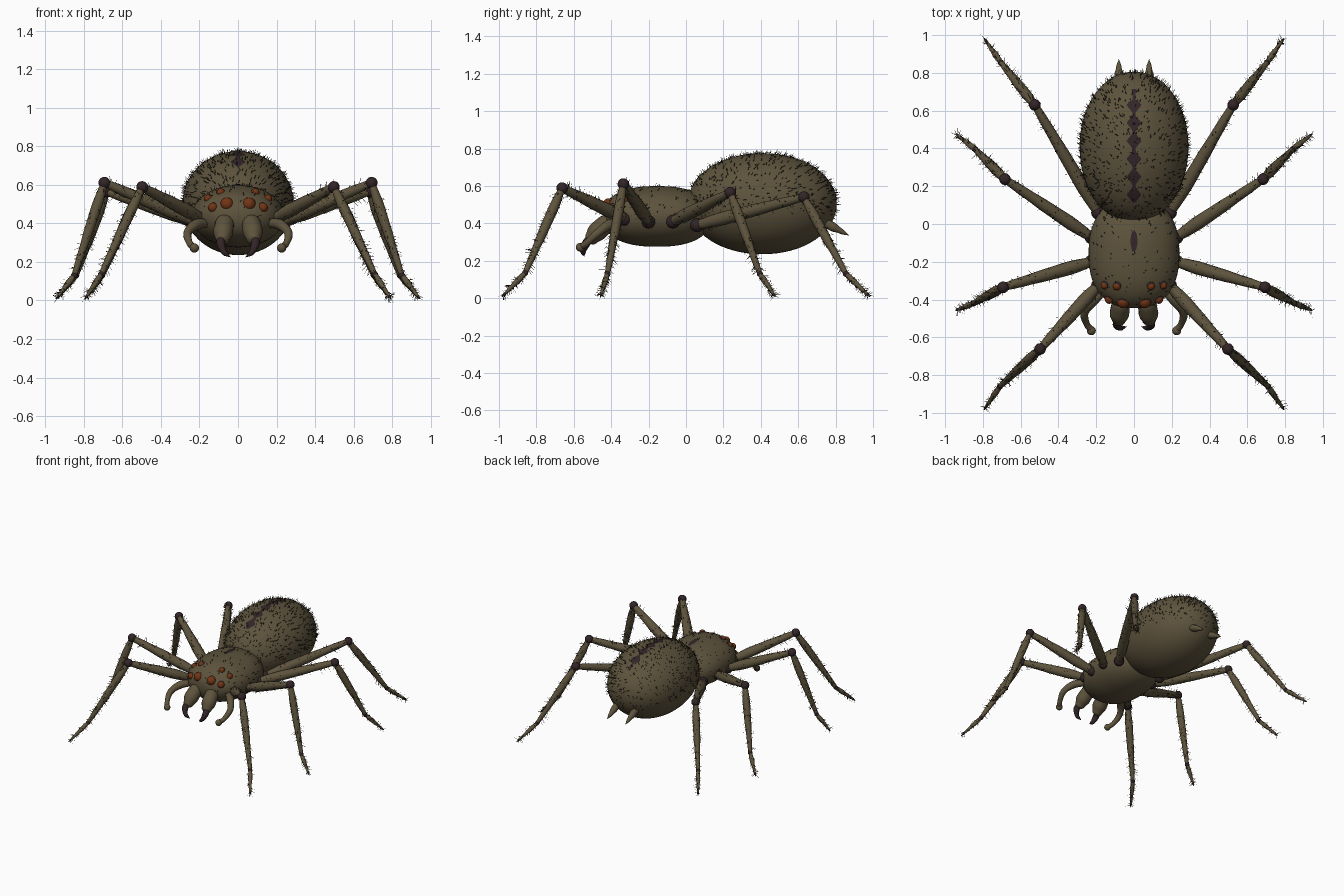
import bpy
import bmesh
import math
import random
from mathutils import Vector, Matrix

random.seed(7)
if "Cube" in bpy.data.objects:
    bpy.data.objects.remove(bpy.data.objects["Cube"])


def material(name, r, g, b):
    m = bpy.data.materials.new(name)
    m.use_nodes = True
    m.diffuse_color = (r, g, b, 1)
    m.node_tree.nodes["Principled BSDF"].inputs["Base Color"].default_value = (r, g, b, 1)
    return m


BROWN = material("olive brown", 0.11, 0.086, 0.046)
DARK = material("dark plum brown", 0.032, 0.018, 0.02)
EYE = material("amber red", 0.17, 0.035, 0.008)
HAIR = material("bristle black", 0.02, 0.016, 0.011)


def finish(bm, name, mat, smooth=True):
    mesh = bpy.data.meshes.new(name)
    bmesh.ops.recalc_face_normals(bm, faces=bm.faces)
    bm.to_mesh(mesh)
    bm.free()
    mesh.materials.append(mat)
    if smooth:
        mesh.shade_smooth()
    obj = bpy.data.objects.new(name, mesh)
    bpy.context.collection.objects.link(obj)
    return obj


def ball(name, centre, radius, mat):
    bm = bmesh.new()
    bmesh.ops.create_uvsphere(bm, u_segments=16, v_segments=10, radius=radius,
                              matrix=Matrix.Translation(centre))
    return finish(bm, name, mat)


def tube(name, points, radii, mat, sides=12, steps=4):
    """Round tube through the points, smoothed with a Catmull-Rom curve."""
    pts = [Vector(p) for p in points]
    path = []
    for i in range(len(pts) - 1):
        a, b = pts[i], pts[i + 1]
        ta = (b - pts[max(i - 1, 0)]) / 2
        tb = (pts[min(i + 2, len(pts) - 1)] - a) / 2
        for k in range(steps + (i == len(pts) - 2)):
            t = k / steps
            h = t * t * (3 - 2 * t)
            p = a.lerp(b, h) + ta * t * (1 - t) ** 2 - tb * t * t * (1 - t)
            path.append((p, radii[i] + (radii[i + 1] - radii[i]) * h))
    bm = bmesh.new()
    rings = []
    for i, (p, r) in enumerate(path):
        d = path[min(i + 1, len(path) - 1)][0] - path[max(i - 1, 0)][0]
        side = d.cross(Vector((0.2, 0.1, 1))).normalized()
        up = side.cross(d).normalized()
        rings.append([bm.verts.new(p + r * (side * math.cos(a) + up * math.sin(a)))
                      for a in (2 * math.pi * j / sides for j in range(sides))])
    for r0, r1 in zip(rings, rings[1:]):
        for j in range(sides):
            k = (j + 1) % sides
            bm.faces.new((r0[j], r0[k], r1[k], r1[j]))
    bm.faces.new(rings[0])
    bm.faces.new(rings[-1])
    return finish(bm, name, mat)


def limb(name, a, b, radii, mat):
    a, b = Vector(a), Vector(b)
    n = len(radii) - 1
    return tube(name, [a.lerp(b, i / n) for i in range(n + 1)], radii, mat)


def bristle(bm, root, direction, length, width=0.0022):
    """One thin three-sided spike."""
    d = direction.normalized()
    side = d.orthogonal().normalized()
    up = d.cross(side)
    base = [bm.verts.new(root + width * (side * math.cos(a) + up * math.sin(a)))
            for a in (0, 2.1, 4.2)]
    tip = bm.verts.new(root + d * length)
    for j in range(3):
        bm.faces.new((base[j], base[(j + 1) % 3], tip))


class Body:
    """Rounded body: an ellipse in cross-section, fuller along its length."""

    def __init__(self, centre, size, power):
        self.c, self.s, self.p = Vector(centre), Vector(size), power

    def section(self, y):
        t = min(abs((y - self.c.y) / self.s.y), 1)
        return (1 - t ** self.p) ** (1 / self.p)

    def top(self, x, y):
        f = self.section(y)
        return self.c.z + self.s.z * math.sqrt(max(f * f - (x / self.s.x) ** 2, 0))

    def on_surface(self, d):
        y = self.c.y + self.s.y * d.y
        f = self.section(y) / max(math.hypot(d.x, d.z), 1e-6)
        return Vector((self.c.x + self.s.x * d.x * f, y, self.c.z + self.s.z * d.z * f))

    def build(self, name):
        bm = bmesh.new()
        bmesh.ops.create_uvsphere(bm, u_segments=48, v_segments=32, radius=1,
                                  matrix=Matrix.Rotation(math.pi / 2, 4, "X"))
        for v in bm.verts:
            v.co = self.on_surface(v.co.normalized())
        finish(bm, name, BROWN)

    def bristles(self, name, count, length, lowest):
        bm = bmesh.new()
        for _ in range(count):
            d = Vector([random.gauss(0, 1) for _ in range(3)]).normalized()
            if d.z < lowest + random.uniform(-0.2, 0.2):
                continue
            n = Vector([d[i] / self.s[i] for i in range(3)]).normalized()
            lean = Vector([random.uniform(-0.5, 0.5) for _ in range(3)])
            bristle(bm, self.on_surface(d), n + lean + Vector((0, 0.5, 0)),
                    length * random.uniform(0.6, 1.2))
        finish(bm, name, HAIR, False)

    def marking(self, name, y0, y1, half_width, rows=72):
        """Thin plate that follows the top of the body."""
        bm = bmesh.new()
        last = None
        for i in range(rows + 1):
            y = y0 + (y1 - y0) * i / rows
            w = half_width(y)
            row = [bm.verts.new((k * w, y, self.top(k * w, y) + 0.004))
                   for k in (-1, -0.5, 0, 0.5, 1)]
            if last:
                for j in range(4):
                    bm.faces.new((last[j], last[j + 1], row[j + 1], row[j]))
            last = row
        finish(bm, name, DARK)


# Body and its dark markings
abdomen = Body((0, 0.408, 0.505), (0.288, 0.398, 0.27), 2.05)
head = Body((0, -0.155, 0.437), (0.24, 0.29, 0.162), 2.4)
abdomen.build("abdomen")
head.build("head_and_thorax")
abdomen.bristles("abdomen_bristles", 1500, 0.026, -0.1)
head.bristles("head_bristles", 260, 0.02, 0.0)


def diamonds(y):
    phase = ((y - 0.155) / 0.095 + 0.5) % 1 - 0.5
    size = 0.04 if y < 0.65 else 0.018
    return max(size * (1 - 1.9 * abs(phase)), 0.009)


abdomen.marking("abdomen_stripe", 0.115, 0.715, diamonds)
head.marking("thorax_groove", -0.145, -0.035,
             lambda y: 0.018 * math.sqrt(max(1 - ((y + 0.09) / 0.055) ** 2, 0.001)), 16)

# Legs: hip, knee, ankle, foot
LEGS = {
    "front": ((0.19, -0.325, 0.425), (0.497, -0.662, 0.588), (0.71, -0.86, 0.135), (0.795, -0.985, 0.006)),
    "second": ((0.225, -0.2, 0.41), (0.693, -0.335, 0.61), (0.85, -0.42, 0.13), (0.945, -0.458, 0.006)),
    "third": ((0.225, -0.07, 0.41), (0.683, 0.237, 0.565), (0.84, 0.395, 0.13), (0.945, 0.478, 0.006)),
    "rear": ((0.19, 0.06, 0.39), (0.525, 0.63, 0.54), (0.705, 0.855, 0.13), (0.795, 0.985, 0.006)),
}


def leg_bristles(bm, a, b, radius, count, length):
    axis = (b - a).normalized()
    side = axis.orthogonal().normalized()
    for _ in range(count):
        out = Matrix.Rotation(random.uniform(0, 2 * math.pi), 3, axis) @ side
        root = a.lerp(b, random.uniform(0.05, 0.97)) + out * radius * 0.8
        bristle(bm, root, out + axis * random.uniform(0.2, 0.9),
                length * random.uniform(0.6, 1.2), 0.0018)


for s, label in ((1, "left"), (-1, "right")):
    def m(x, y, z):
        return Vector((s * x, y, z))

    for place, joints in LEGS.items():
        hip, knee, ankle, foot = [m(*j) for j in joints]
        name = f"{place}_{label}"
        ball(name + "_hip", hip, 0.037, DARK)
        limb(name + "_thigh", hip, knee, (0.026, 0.036, 0.033, 0.027, 0.02), BROWN)
        ball(name + "_knee", knee, 0.031, DARK)
        limb(name + "_shin", knee, ankle, (0.018, 0.027, 0.025, 0.019, 0.014), BROWN)
        ball(name + "_ankle", ankle, 0.0165, DARK)
        toe = ankle.lerp(foot, 0.88)
        limb(name + "_foot", ankle, toe, (0.013, 0.016, 0.011, 0.007), BROWN)
        limb(name + "_claw", toe, foot, (0.008, 0.005, 0.001), DARK)
        hairs = bmesh.new()
        leg_bristles(hairs, hip, knee, 0.03, 60, 0.034)
        leg_bristles(hairs, knee, ankle, 0.022, 75, 0.034)
        leg_bristles(hairs, ankle, foot, 0.011, 45, 0.03)
        finish(hairs, name + "_bristles", HAIR, False)

    # Eyes in dark sockets
    for i, (x, y, z, r) in enumerate(((0.057, -0.412, 0.5, 0.034), (0.13, -0.398, 0.482, 0.025),
                                      (0.09, -0.33, 0.56, 0.021), (0.155, -0.325, 0.528, 0.021))):
        centre = m(x, y, z)
        outward = (centre - head.c).normalized()
        ball(f"eye_{label}_{i + 1}", centre, r, EYE)
        ball(f"eye_socket_{label}_{i + 1}", centre - outward * r * 0.5, r * 1.12, DARK)

    # Jaws, fangs, feelers and spinnerets
    tube(f"jaw_{label}", [m(0.06, -0.38, 0.43), m(0.07, -0.43, 0.395), m(0.077, -0.475, 0.355),
                          m(0.08, -0.51, 0.315), m(0.08, -0.525, 0.3)],
         (0.03, 0.05, 0.052, 0.036, 0.012), BROWN, 16)
    tube(f"fang_{label}", [m(0.083, -0.5, 0.335), m(0.09, -0.532, 0.295), m(0.072, -0.55, 0.25),
                           m(0.038, -0.543, 0.224)], (0.02, 0.023, 0.015, 0.001), DARK)
    tube(f"feeler_{label}", [m(0.15, -0.34, 0.4), m(0.215, -0.405, 0.395), m(0.262, -0.47, 0.35),
                             m(0.25, -0.53, 0.295), m(0.226, -0.56, 0.275)],
         (0.022, 0.028, 0.022, 0.017, 0.018), BROWN)
    ball(f"feeler_tip_{label}", m(0.226, -0.565, 0.272), 0.024, BROWN)
    limb(f"spinneret_{label}", m(0.08, 0.74, 0.405), m(0.08, 0.872, 0.335),
         (0.026, 0.025, 0.015, 0.001), BROWN)
